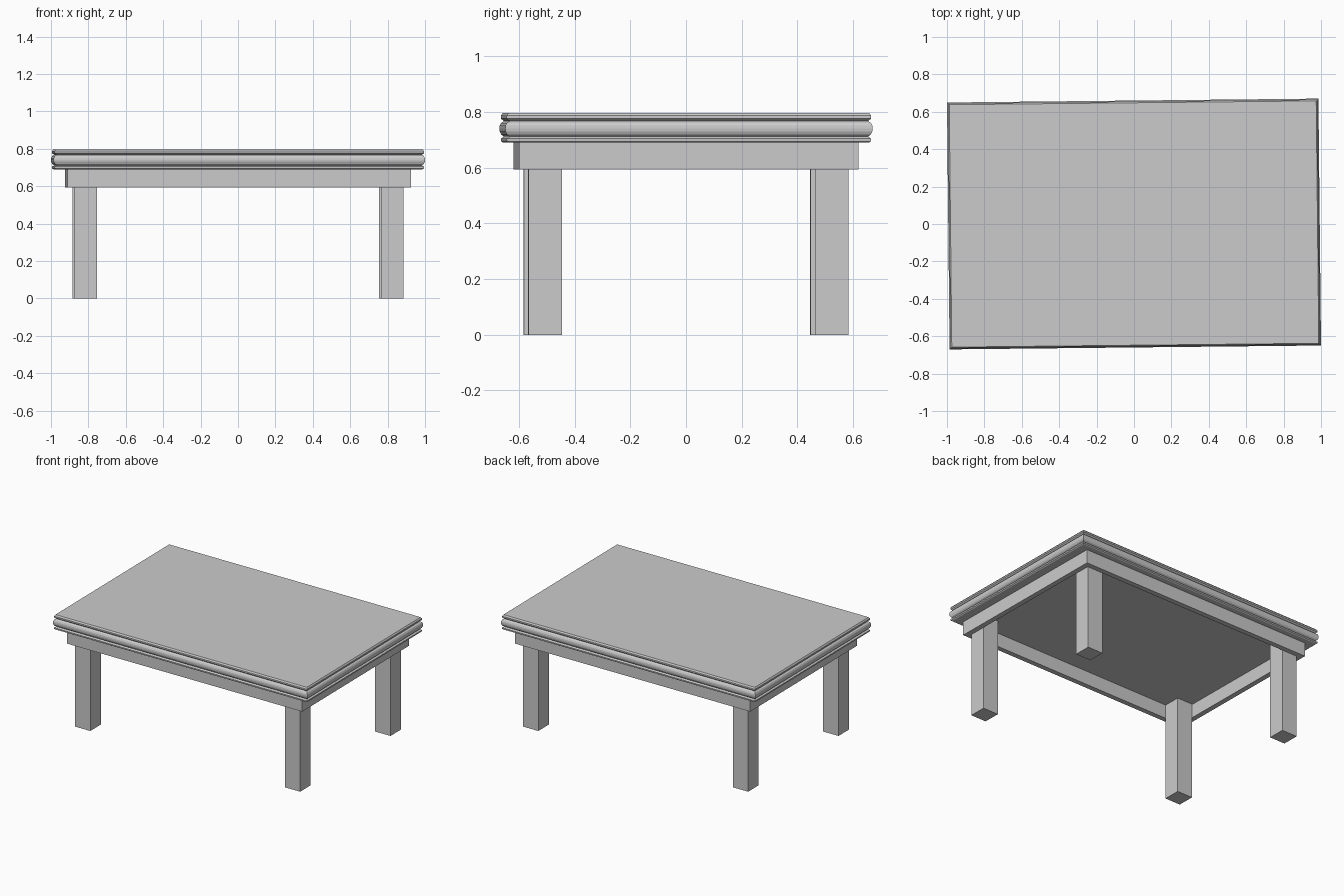
import bpy
import bmesh
from math import radians
from mathutils import Matrix

cube = bpy.data.objects.get("Cube")
if cube:
    bpy.data.objects.remove(cube, do_unlink=True)

TURN = Matrix.Rotation(radians(0.6), 4, "Z")  # the whole table sits slightly turned

grey = bpy.data.materials.new("light grey")
grey.use_nodes = True
grey.diffuse_color = (0.6, 0.6, 0.6, 1)
grey.node_tree.nodes["Principled BSDF"].inputs["Base Color"].default_value = (0.6, 0.6, 0.6, 1)


def finish(name, bm):
    bmesh.ops.recalc_face_normals(bm, faces=bm.faces)
    bm.transform(TURN)
    mesh = bpy.data.meshes.new(name)
    bm.to_mesh(mesh)
    bm.free()
    mesh.materials.append(grey)
    obj = bpy.data.objects.new(name, mesh)
    bpy.context.collection.objects.link(obj)
    return obj


def stacked_rings(bm, rings):
    """Rectangular loops (half x, half y, z) joined by side faces."""
    loops = [[bm.verts.new((sx * hx, sy * hy, z))
              for sx, sy in ((-1, -1), (1, -1), (1, 1), (-1, 1))]
             for hx, hy, z in rings]
    for a, b in zip(loops, loops[1:]):
        for i in range(4):
            j = (i + 1) % 4
            bm.faces.new((a[i], a[j], b[j], b[i]))
    return loops


# Table top with a moulded edge: bead, wide bulge, bead (height, inset)
HALF_X, HALF_Y = 0.993, 0.66
edge = [(0.69, 0.014), (0.695, 0.006), (0.705, 0.005), (0.712, 0.016),
        (0.72, 0.006), (0.731, 0.001), (0.741, 0), (0.751, 0.001),
        (0.761, 0.006), (0.768, 0.016), (0.777, 0.005), (0.787, 0.005),
        (0.797, 0.012)]
bm = bmesh.new()
loops = stacked_rings(bm, [(HALF_X - d, HALF_Y - d, z) for z, d in edge])
bm.faces.new(loops[0])
bm.faces.new(loops[-1])
finish("table_top", bm)

# Apron: open rectangular frame under the top
AX, AY, THICK = 0.919, 0.61, 0.036
LOW, HIGH = 0.593, 0.69
bm = bmesh.new()
IX, IY = AX - THICK, AY - THICK
stacked_rings(bm, [(AX, AY, HIGH), (AX, AY, LOW), (IX, IY, LOW),
                   (IX, IY, HIGH), (AX, AY, HIGH)])
bmesh.ops.remove_doubles(bm, verts=bm.verts, dist=0.0001)
finish("apron", bm)

# Square legs running up inside the apron corners
LEG = 0.12
for end, sy in (("front", -1), ("back", 1)):
    for side, sx in (("right", -1), ("left", 1)):
        bm = bmesh.new()
        place = (Matrix.Translation((sx * 0.819, sy * 0.515, HIGH / 2))
                 @ Matrix.Diagonal((LEG, LEG, HIGH, 1)))
        bmesh.ops.create_cube(bm, size=1, matrix=place)
        finish(f"{end}_{side}_leg", bm)
